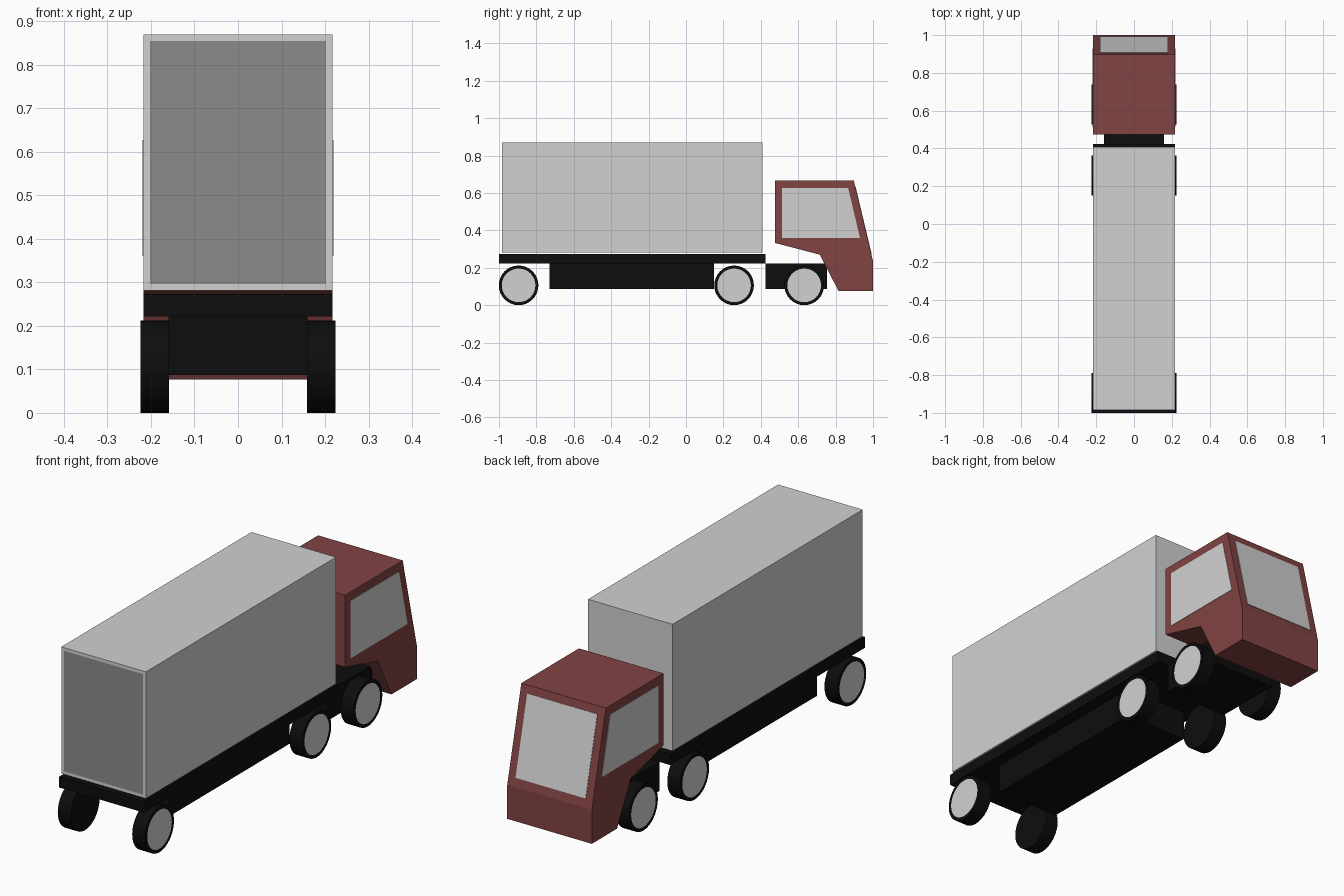
import bpy
import bmesh
import math
from mathutils import Matrix, Vector

if "Cube" in bpy.data.objects:
    bpy.data.objects.remove(bpy.data.objects["Cube"])


def material(name, r, g, b):
    m = bpy.data.materials.new(name)
    m.use_nodes = True
    m.diffuse_color = (r, g, b, 1)
    m.node_tree.nodes["Principled BSDF"].inputs["Base Color"].default_value = (r, g, b, 1)
    return m


light_grey = material("light_grey", 0.64, 0.64, 0.64)
door_grey = material("door_grey", 0.26, 0.26, 0.26)
red = material("cab_red", 0.225, 0.056, 0.056)
black = material("black", 0.004, 0.004, 0.004)


def finish(bm, name, *mats):
    bmesh.ops.recalc_face_normals(bm, faces=bm.faces)
    mesh = bpy.data.meshes.new(name)
    bm.to_mesh(mesh)
    bm.free()
    for m in mats:
        mesh.materials.append(m)
    obj = bpy.data.objects.new(name, mesh)
    bpy.context.collection.objects.link(obj)
    return obj


def box_bm(half_x, y0, y1, z0, z1):
    bm = bmesh.new()
    bmesh.ops.create_cube(bm, size=1)
    bmesh.ops.scale(bm, vec=(2 * half_x, y1 - y0, z1 - z0), verts=bm.verts)
    bmesh.ops.translate(bm, vec=(0, (y0 + y1) / 2, (z0 + z1) / 2), verts=bm.verts)
    return bm


def inset_paint(bm, direction, margin):
    """Inset the face pointing along direction and give it the second colour."""
    bm.normal_update()
    face = max(bm.faces, key=lambda f: f.normal.dot(Vector(direction)))
    bmesh.ops.inset_region(bm, faces=[face], thickness=margin)
    face.material_index = 1


def prism(name, profile, x0, x1, mat):
    """Extrude a side profile of (y, z) points across x."""
    bm = bmesh.new()
    face = bm.faces.new([bm.verts.new((x0, y, z)) for y, z in profile])
    new = bmesh.ops.extrude_face_region(bm, geom=[face])["geom"]
    verts = [v for v in new if isinstance(v, bmesh.types.BMVert)]
    bmesh.ops.translate(bm, vec=(x1 - x0, 0, 0), verts=verts)
    return finish(bm, name, mat)


# Cargo box with rear door
cargo = box_bm(0.217, -0.985, 0.408, 0.281, 0.869)
inset_paint(cargo, (0, -1, 0), 0.021)
finish(cargo, "cargo_box", light_grey, door_grey)

# Load bed and chassis blocks
finish(box_bm(0.217, -1.0, 0.424, 0.222, 0.273), "load_bed", black)
finish(box_bm(0.16, -0.73, 0.15, 0.087, 0.223), "trailer_chassis", black)
finish(box_bm(0.16, 0.424, 0.753, 0.087, 0.222), "cab_chassis", black)

# Cab
roof_front, crease = Vector((0.897, 0.667)), Vector((1.0, 0.235))
prism("cab", [(0.475, 0.667), roof_front, crease, (1.0, 0.077),
              (0.815, 0.077), (0.715, 0.27), (0.475, 0.333)], -0.217, 0.217, red)

# Windscreen, a thin plate on the sloping front
slope = crease - roof_front
out = Vector((-slope.y, slope.x)).normalized() * 0.002
top, bottom = roof_front + slope * 0.08, roof_front + slope * 0.91
prism("windscreen", [top - out, bottom - out, bottom + out, top + out],
      -0.18, 0.18, light_grey)

# Side windows
window = [(0.513, 0.627), (0.867, 0.627), (0.93, 0.36), (0.513, 0.36)]
for side, label in ((1, "left"), (-1, "right")):
    prism(label + "_window", window, side * 0.215, side * 0.219, light_grey)

# Wheels with painted hub discs on the outer faces
for y, place in ((-0.895, "rear"), (0.257, "middle"), (0.632, "cab")):
    for side, label in ((1, "left"), (-1, "right")):
        bm = bmesh.new()
        bmesh.ops.create_cone(bm, cap_ends=True, segments=32, radius1=0.106,
                              radius2=0.106, depth=0.066)
        bmesh.ops.transform(bm, matrix=Matrix.Translation((side * 0.191, y, 0.106))
                            @ Matrix.Rotation(math.pi / 2, 4, "Y"), verts=bm.verts)
        inset_paint(bm, (side, 0, 0), 0.016)
        wheel = finish(bm, f"{place}_{label}_wheel", black, light_grey)
        bpy.ops.object.select_all(action="DESELECT")
        wheel.select_set(True)
        bpy.context.view_layer.objects.active = wheel
        bpy.ops.object.shade_smooth_by_angle(angle=math.radians(30))
